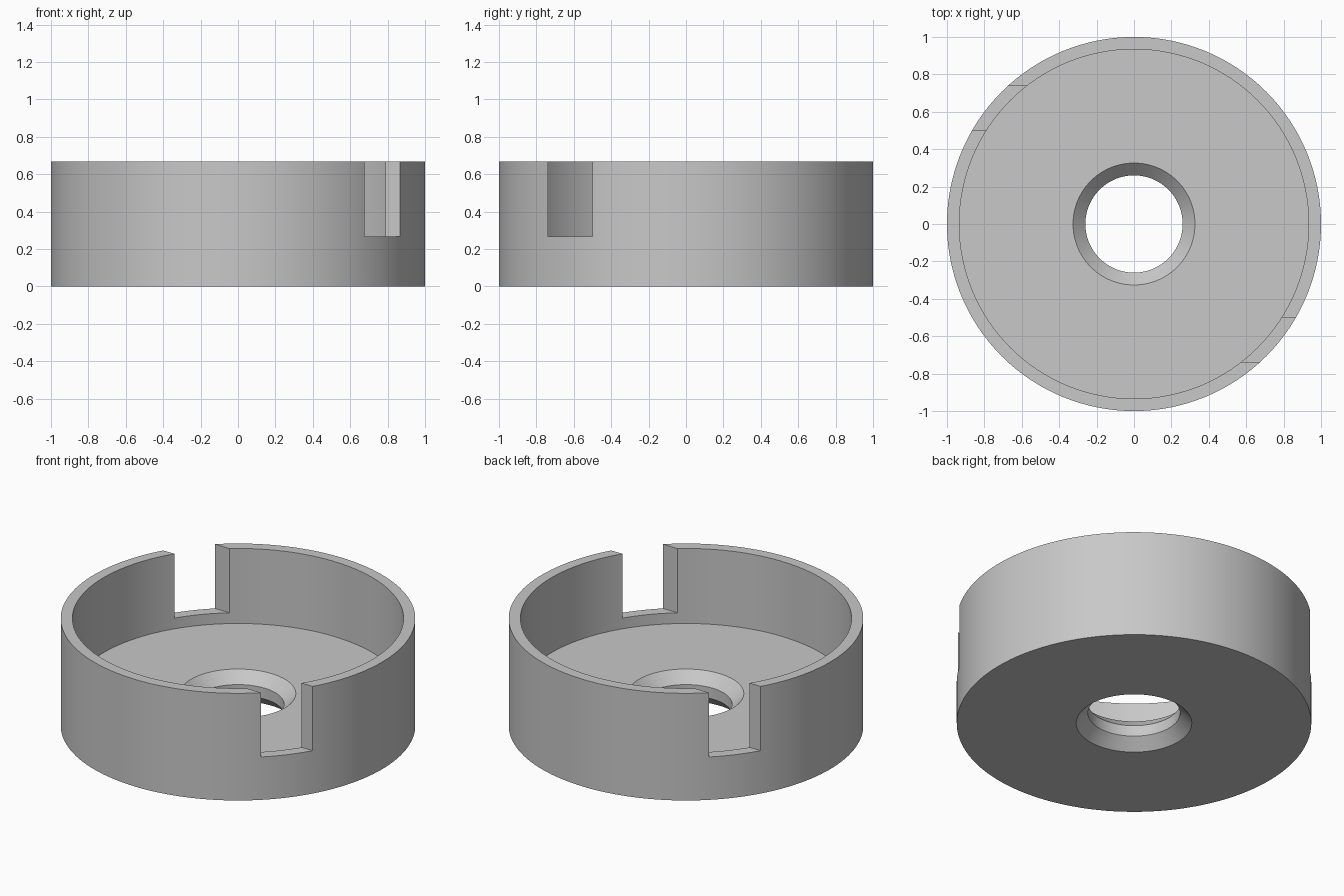
import bpy
import bmesh
import math

cube = bpy.data.objects.get("Cube")
if cube:
    bpy.data.objects.remove(cube, do_unlink=True)

SEGMENTS = 128
HEIGHT, FLOOR = 0.667, 0.2
OUTER, INNER = 1.0, 0.934
HOLE, CHAMFER = 0.26, 0.066
SLOT_Y, SLOT_WIDTH, SLOT_BOTTOM = 0.619, 0.236, 0.267

grey = bpy.data.materials.new("light grey")
grey.use_nodes = True
grey.diffuse_color = (0.58, 0.58, 0.58, 1)
grey.node_tree.nodes["Principled BSDF"].inputs["Base Color"].default_value = grey.diffuse_color


def lathe(name, profile):
    """Revolve a closed (radius, height) profile around z."""
    bm = bmesh.new()
    rings = []
    for i in range(SEGMENTS):
        a = math.tau * i / SEGMENTS
        rings.append([bm.verts.new((r * math.cos(a), r * math.sin(a), z)) for r, z in profile])
    for i, ring in enumerate(rings):
        following = rings[(i + 1) % SEGMENTS]
        for j in range(len(profile)):
            k = (j + 1) % len(profile)
            bm.faces.new((ring[j], following[j], following[k], ring[k]))
    bmesh.ops.recalc_face_normals(bm, faces=bm.faces)
    mesh = bpy.data.meshes.new(name)
    bm.to_mesh(mesh)
    bm.free()
    obj = bpy.data.objects.new(name, mesh)
    bpy.context.collection.objects.link(obj)
    mesh.materials.append(grey)
    return obj


# Round cup with a centre hole chamfered on both ends
cup = lathe("cup", [
    (HOLE + CHAMFER, 0), (OUTER, 0), (OUTER, HEIGHT), (INNER, HEIGHT),
    (INNER, FLOOR), (HOLE + CHAMFER, FLOOR),
    (HOLE, FLOOR - CHAMFER), (HOLE, CHAMFER),
])

# Two opposite slots cut through the wall
cutters = []
for side in (1, -1):
    bpy.ops.mesh.primitive_cube_add(size=1, location=(side * 0.8, -side * SLOT_Y, SLOT_BOTTOM + 0.5))
    cutter = bpy.context.object
    cutter.name = "slot_cutter"
    cutter.scale = (0.8, SLOT_WIDTH, 1)
    cutter.hide_render = True
    cutters.append(cutter)
    cut = cup.modifiers.new("slot", "BOOLEAN")
    cut.operation = "DIFFERENCE"
    cut.solver = "EXACT"
    cut.object = cutter

bpy.ops.object.select_all(action="DESELECT")
cup.select_set(True)
bpy.context.view_layer.objects.active = cup
for modifier in list(cup.modifiers):
    bpy.ops.object.modifier_apply(modifier=modifier.name)
for cutter in cutters:
    bpy.data.objects.remove(cutter, do_unlink=True)

# Smooth round walls with crisp edges
bpy.ops.object.shade_smooth_by_angle(angle=math.radians(30))
